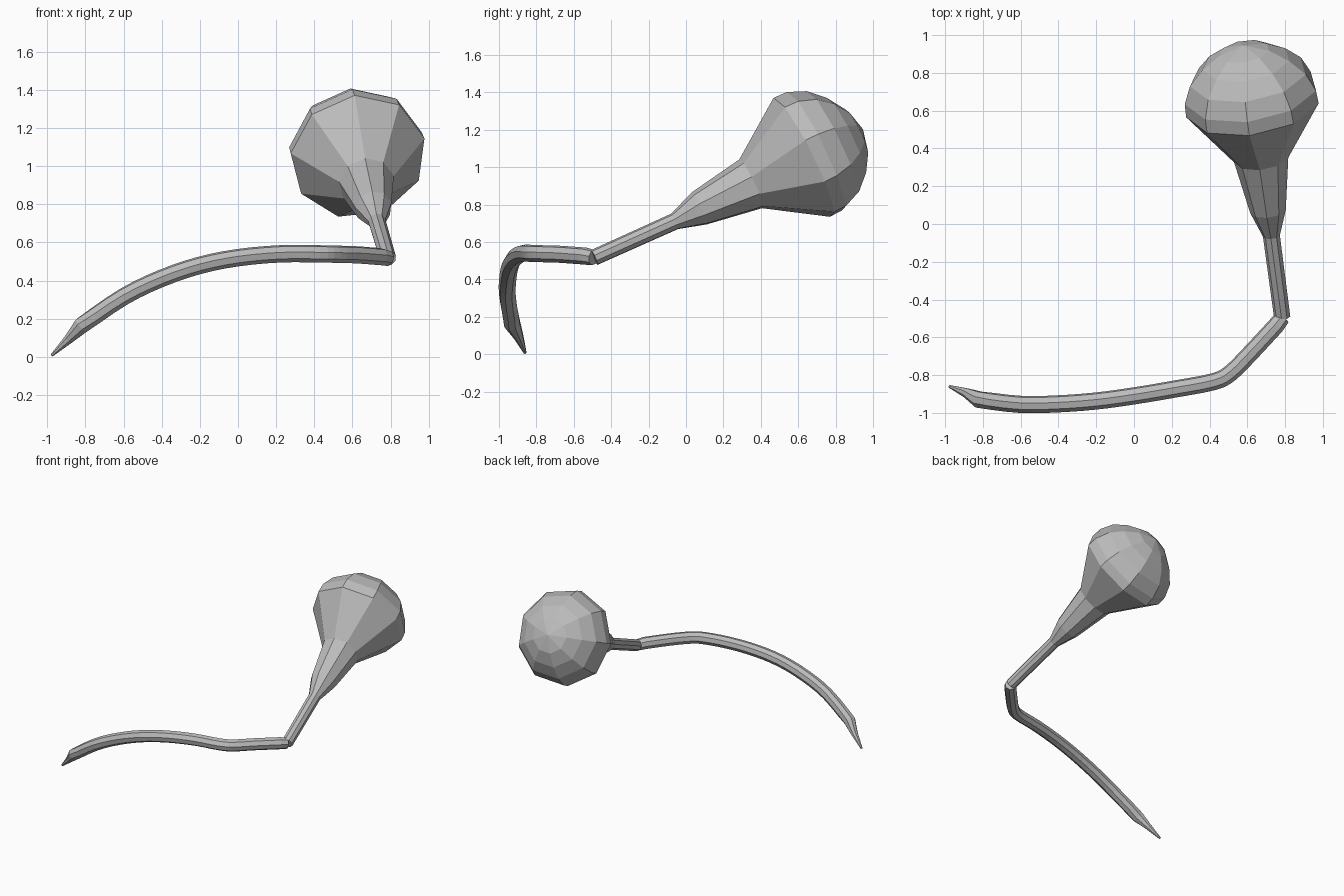
import bpy, bmesh
from math import cos, sin, radians, tau
from mathutils import Vector

cube = bpy.data.objects.get("Cube")
if cube:
    bpy.data.objects.remove(cube, do_unlink=True)

grey = bpy.data.materials.new("plain_grey")
grey.use_nodes = True
grey.diffuse_color = (0.5, 0.5, 0.5, 1)
grey.node_tree.nodes["Principled BSDF"].inputs["Base Color"].default_value = (0.5, 0.5, 0.5, 1)


def sweep(name, stations, sides, phase):
    """Skin a faceted tube through (centre, radius) stations."""
    bm = bmesh.new()
    rings = []
    for i, (c, r) in enumerate(stations):
        before = stations[max(i - 1, 0)][0]
        after = stations[min(i + 1, len(stations) - 1)][0]
        t = (after - before).normalized()
        u = t.cross(Vector((0, 0, 1))).normalized()
        v = u.cross(t)
        angles = [radians(phase) + tau * k / sides for k in range(sides)]
        rings.append([bm.verts.new(c + r * (u * cos(a) + v * sin(a))) for a in angles])
    for a, b in zip(rings, rings[1:]):
        for k in range(sides):
            n = (k + 1) % sides
            bm.faces.new((a[k], a[n], b[n], b[k]))
    bm.faces.new(rings[0][::-1])
    bm.faces.new(rings[-1])
    bmesh.ops.remove_doubles(bm, verts=bm.verts, dist=0.0008)
    bmesh.ops.recalc_face_normals(bm, faces=bm.faces)
    mesh = bpy.data.meshes.new(name)
    bm.to_mesh(mesh)
    bm.free()
    mesh.materials.append(grey)
    obj = bpy.data.objects.new(name, mesh)
    bpy.context.collection.objects.link(obj)
    return obj


def spline(points, steps):
    """Smooth path passing through every point."""
    p = [2 * points[0] - points[1], *points, 2 * points[-1] - points[-2]]
    out = []
    for a, b, c, d in zip(p, p[1:], p[2:], p[3:]):
        for s in range(steps):
            t = s / steps
            out.append(0.5 * (2 * b + (c - a) * t + (2 * a - 5 * b + 4 * c - d) * t ** 2
                              + (3 * b - a - 3 * c + d) * t ** 3))
    return out + [points[-1]]


# Tail: pointed tip, long arch, then a bend towards the bulb
arch = [Vector(p) for p in (
    (-0.82, -0.93, 0.165), (-0.6, -0.955, 0.315), (-0.4, -0.952, 0.412),
    (-0.2, -0.937, 0.48), (0, -0.91, 0.52), (0.22, -0.873, 0.54),
    (0.42, -0.835, 0.54), (0.51, -0.79, 0.538), (0.62, -0.68, 0.535),
    (0.75, -0.54, 0.525))]
tail = [(Vector((-0.976, -0.86, 0.008)), 0.008), (Vector((-0.89, -0.893, 0.09)), 0.026)]
tail += [(p, 0.046) for p in spline(arch, 3)]
tail.append((Vector((0.785, -0.495, 0.517)), 0.042))
sweep("tail", tail, 8, 10)

# Stem flaring into the bulb
body = [(Vector(p), r) for p, r in (
    ((0.785, -0.49, 0.517), 0.044), ((0.728, -0.06, 0.71), 0.046),
    ((0.71, 0.075, 0.78), 0.097), ((0.675, 0.35, 0.91), 0.147),
    ((0.63, 0.63, 1.05), 0.36))]

# Rounded cap of the bulb, set along its axis
axis = Vector((-0.14, 0.89, 0.43)).normalized()
for depth, radius in ((0.075, 0.357), (0.173, 0.315), (0.255, 0.235), (0.318, 0.135), (0.355, 0.0001)):
    body.append((Vector((0.63, 0.63, 1.05)) + axis * depth, radius))
sweep("stem_and_bulb", body, 9, 17)
